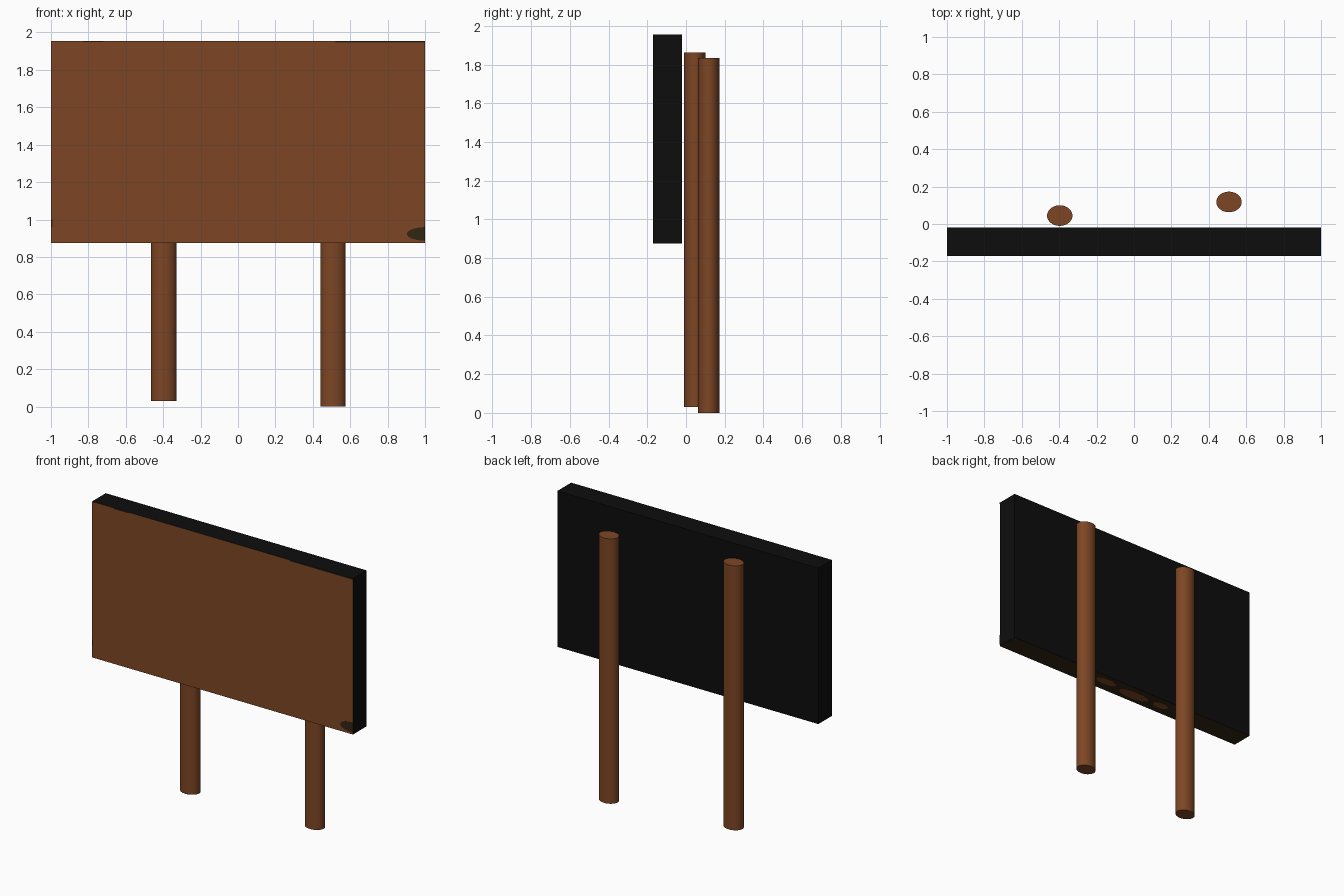
import bpy, bmesh, math

if "Cube" in bpy.data.objects:
    bpy.data.objects.remove(bpy.data.objects["Cube"])


def material(name, rgb):
    m = bpy.data.materials.new(name)
    m.diffuse_color = (*rgb, 1)
    m.use_nodes = True
    m.node_tree.nodes["Principled BSDF"].inputs["Base Color"].default_value = m.diffuse_color
    return m


BROWN = material("wood brown", (0.205, 0.061, 0.018))
BLACK = material("near black", (0.004, 0.004, 0.004))
OLIVE = material("dark olive", (0.032, 0.019, 0.006))

X, Y0, Y1, Z0, Z1 = 1.0, -0.17, -0.02, 0.875, 1.955
T = 0.001  # thickness of the painted patches


def add_object(name, bm, mats):
    me = bpy.data.meshes.new(name)
    bmesh.ops.recalc_face_normals(bm, faces=bm.faces)
    bm.to_mesh(me)
    bm.free()
    for m in mats:
        me.materials.append(m)
    ob = bpy.data.objects.new(name, me)
    bpy.context.collection.objects.link(ob)
    return ob


def plate(name, points, push, mat):
    """Thin plate from a 3D outline, extruded along push."""
    bm = bmesh.new()
    face = bm.faces.new([bm.verts.new(p) for p in points])
    ext = bmesh.ops.extrude_face_region(bm, geom=[face])
    bmesh.ops.translate(bm, vec=push,
                        verts=[v for v in ext["geom"] if isinstance(v, bmesh.types.BMVert)])
    return add_object(name, bm, [mat])


def arc(start, end, n=20):
    return [start + (end - start) * i / n for i in range(n + 1)]


# Board: brown front, dark underside, black elsewhere
bm = bmesh.new()
bmesh.ops.create_cube(bm, size=1)
for v in bm.verts:
    v.co = (v.co.x * 2 * X, (Y0 + Y1) / 2 + v.co.y * (Y1 - Y0),
            (Z0 + Z1) / 2 + v.co.z * (Z1 - Z0))
bm.normal_update()
for f in bm.faces:
    f.material_index = 1 if f.normal.y < -0.5 else 2 if f.normal.z < -0.5 else 0
add_object("board", bm, [BLACK, BROWN, OLIVE])

# Dark half-oval stain at the lower right corner of the front
plate("corner_stain",
      [(X + 0.097 * math.cos(a), Y0, 0.923 + 0.036 * math.sin(a))
       for a in arc(math.pi / 2, 3 * math.pi / 2)], (0, -T, 0), OLIVE)

# Thin dark marks along the front edges
for i, (xa, xb, za, zb) in enumerate([(-0.83, -0.72, Z1 - 0.007, Z1),
                                      (0.52, X, Z1 - 0.008, Z1),
                                      (-X, -X + 0.009, 0.96, 1.0)]):
    plate(f"edge_mark_{i + 1}", [(xa, Y0, za), (xb, Y0, za), (xb, Y0, zb), (xa, Y0, zb)],
          (0, -T, 0), OLIVE)

# Brown patches on the underside
for i, (cx, cy, rx, ry) in enumerate([(0.17, -0.08, 0.08, 0.03),
                                      (-0.08, -0.10, 0.12, 0.04),
                                      (-0.30, -0.09, 0.06, 0.03)]):
    plate(f"underside_patch_{i + 1}",
          [(cx + rx * math.cos(a), cy + ry * math.sin(a), Z0)
           for a in arc(0, 2 * math.pi, 16)[:-1]], (0, 0, -T), BROWN)

# Two oval posts
for name, cx, cy, z0, z1 in [("left_post", -0.397, 0.045, 0.03, 1.862),
                             ("right_post", 0.508, 0.118, 0.0, 1.835)]:
    bpy.ops.mesh.primitive_cylinder_add(vertices=32, radius=1, depth=z1 - z0,
                                        location=(cx, cy, (z0 + z1) / 2))
    post = bpy.context.object
    post.name = name
    post.scale = (0.068, 0.055, 1)
    post.data.materials.append(BROWN)
    bpy.ops.object.transform_apply(location=False, rotation=False, scale=True)
    bpy.ops.object.shade_smooth_by_angle()
